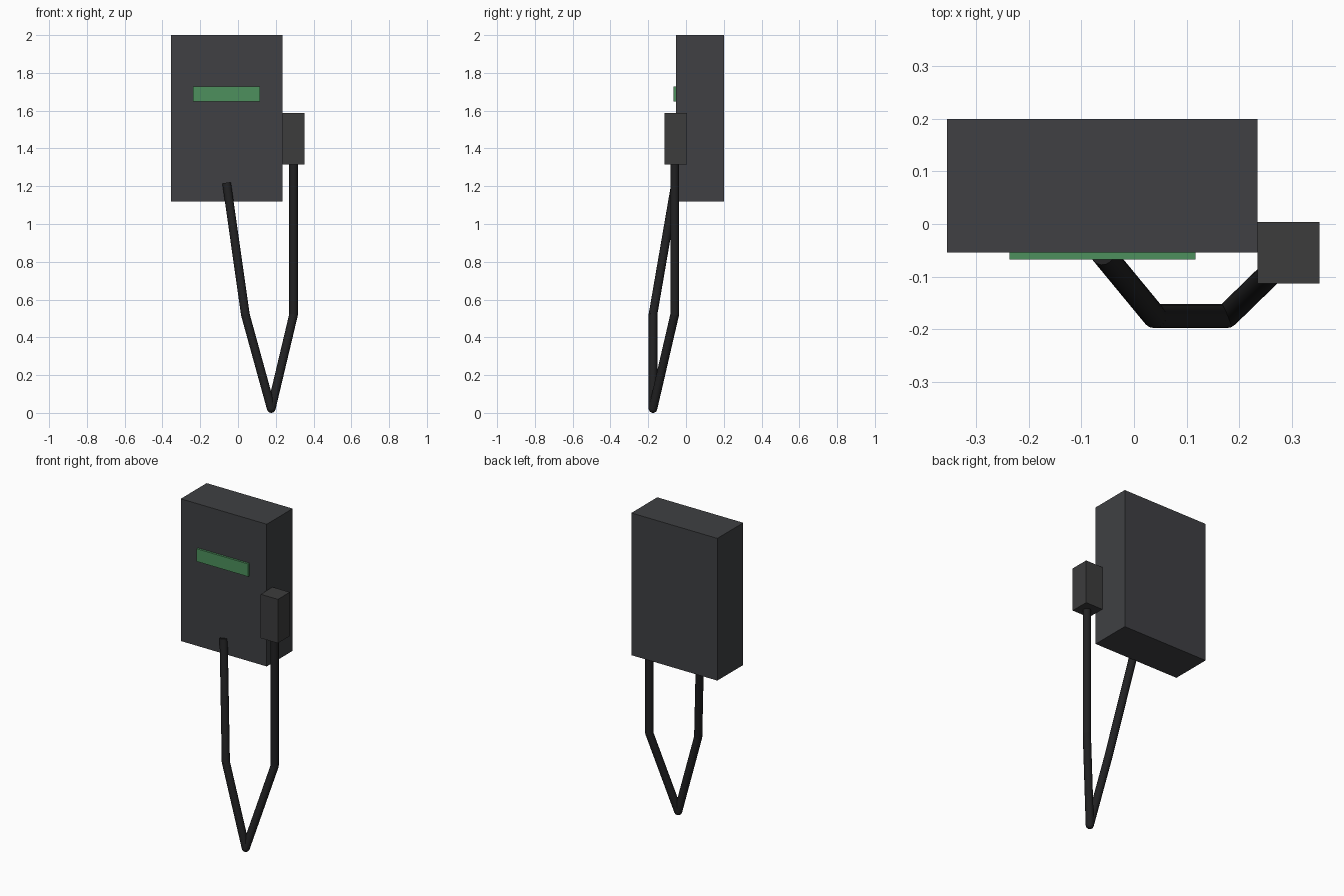
import bpy, bmesh
from mathutils import Vector, Matrix

if "Cube" in bpy.data.objects:
    bpy.data.objects.remove(bpy.data.objects["Cube"])


def material(name, color):
    m = bpy.data.materials.new(name)
    m.diffuse_color = (*color, 1)
    m.use_nodes = True
    m.node_tree.nodes["Principled BSDF"].inputs["Base Color"].default_value = m.diffuse_color
    return m


def add_object(name, bm, mat):
    mesh = bpy.data.meshes.new(name)
    bm.to_mesh(mesh)
    bm.free()
    mesh.materials.append(mat)
    obj = bpy.data.objects.new(name, mesh)
    bpy.context.collection.objects.link(obj)
    return obj


def box(name, lo, hi, mat):
    lo, hi = Vector(lo), Vector(hi)
    bm = bmesh.new()
    bmesh.ops.create_cube(bm, size=1, matrix=Matrix.Translation((lo + hi) / 2)
                          @ Matrix.Diagonal((*(hi - lo), 1)))
    return add_object(name, bm, mat)


def cable(name, points, radius, mat, sides=16):
    bm = bmesh.new()
    pts = [Vector(p) for p in points]
    # straight runs
    for a, b in zip(pts, pts[1:]):
        d = b - a
        rot = d.to_track_quat('Z', 'Y').to_matrix().to_4x4()
        bmesh.ops.create_cone(bm, cap_ends=True, segments=sides, radius1=radius,
                              radius2=radius, depth=d.length,
                              matrix=Matrix.Translation((a + b) / 2) @ rot)
    # rounded bends
    for p in pts[1:-1]:
        bmesh.ops.create_uvsphere(bm, u_segments=sides, v_segments=10, radius=radius,
                                  matrix=Matrix.Translation(p))
    obj = add_object(name, bm, mat)
    for o in bpy.context.selected_objects:
        o.select_set(False)
    obj.select_set(True)
    bpy.context.view_layer.objects.active = obj
    bpy.ops.object.shade_smooth_by_angle()
    return obj


dark = material("dark_casing", (0.05, 0.051, 0.056))
grey = material("handset_grey", (0.045, 0.045, 0.046))
black = material("cord_black", (0.015, 0.015, 0.016))
green = material("screen_green", (0.075, 0.28, 0.11))

# wall unit, display strip and side handset
box("main_casing", (-0.355, -0.054, 1.118), (0.235, 0.2, 2.0), dark)
box("display_strip", (-0.237, -0.067, 1.648), (0.117, -0.05, 1.727), green)
box("side_handset", (0.235, -0.113, 1.316), (0.353, 0.004, 1.588), grey)

# hanging cord from the casing front down and up to the handset
cable("hanging_cord", [(-0.06, -0.055, 1.215), (0.039, -0.175, 0.52),
                       (0.176, -0.175, 0.023), (0.294, -0.06, 0.52),
                       (0.294, -0.06, 1.325)], 0.023, black)
